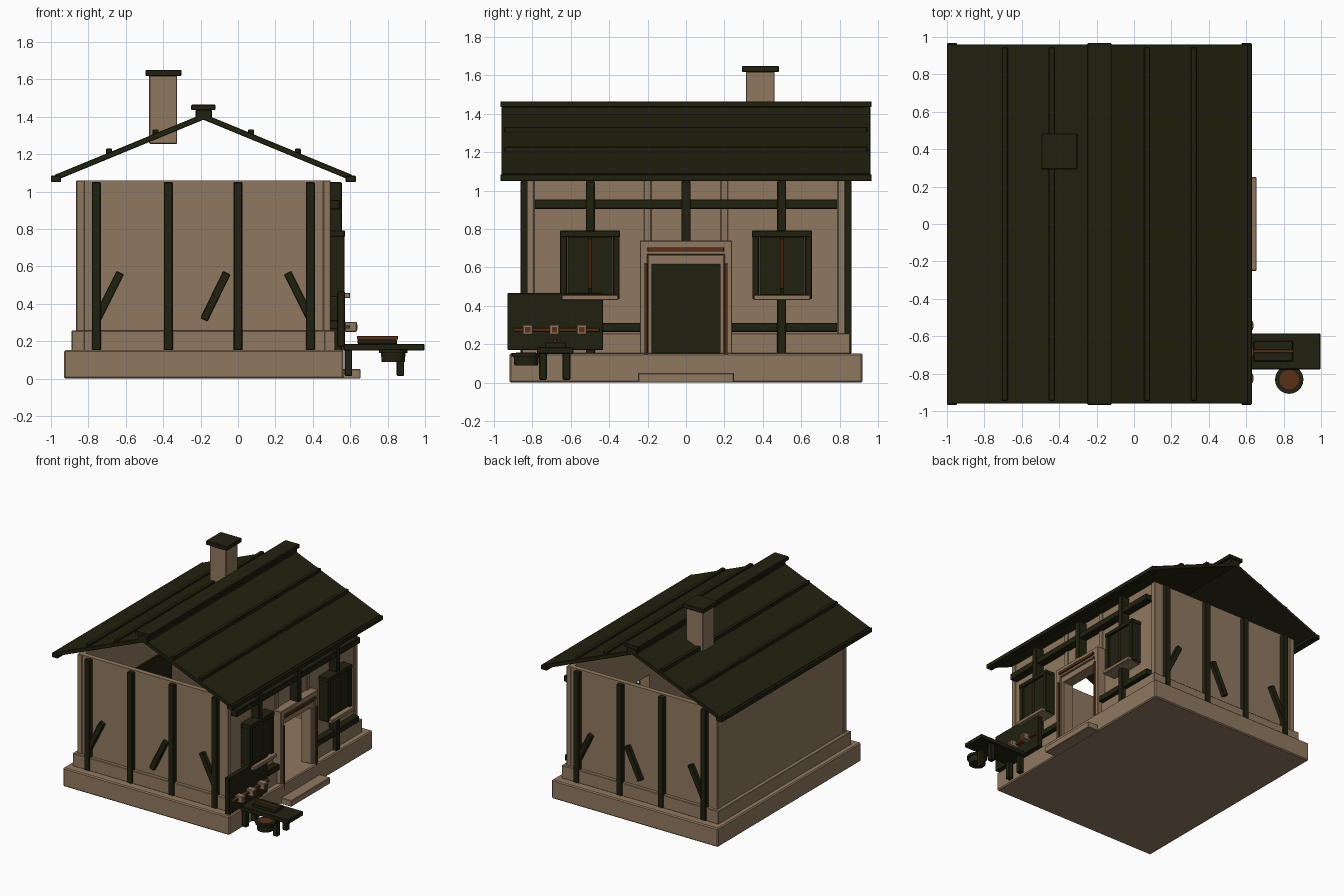
import bpy, bmesh, math
from mathutils import Vector, Matrix

cube = bpy.data.objects.get("Cube")
if cube:
    bpy.data.objects.remove(cube, do_unlink=True)


def material(name, rgb):
    m = bpy.data.materials.new(name)
    m.use_nodes = True
    color = (*rgb, 1)
    m.diffuse_color = color
    m.node_tree.nodes["Principled BSDF"].inputs["Base Color"].default_value = color
    return m


PLASTER = material("warm plaster", (0.28, 0.19, 0.115))
TIMBER = material("dark timber", (0.015, 0.015, 0.005))
BROWN = material("red brown wood", (0.1, 0.03, 0.008))


def finish(name, bm, mat, bevel=0.0):
    mesh = bpy.data.meshes.new(name)
    bm.to_mesh(mesh)
    bm.free()
    mesh.materials.append(mat)
    ob = bpy.data.objects.new(name, mesh)
    bpy.context.collection.objects.link(ob)
    if bevel:
        mod = ob.modifiers.new("soft edges", "BEVEL")
        mod.width = bevel
        mod.segments = 1
    return ob


def box(name, x, y, z, mat, bevel=0.004):
    """Box from (min, max) ranges on each axis."""
    bm = bmesh.new()
    size = Matrix.Diagonal((x[1] - x[0], y[1] - y[0], z[1] - z[0], 1))
    centre = Matrix.Translation((sum(x) / 2, sum(y) / 2, sum(z) / 2))
    bmesh.ops.create_cube(bm, size=1, matrix=centre @ size)
    return finish(name, bm, mat, bevel)


def beam(name, a, b, y, thick, mat):
    """Box along a line a-b in the xz plane, spanning the y range."""
    a, b = Vector((a[0], sum(y) / 2, a[1])), Vector((b[0], sum(y) / 2, b[1]))
    d = b - a
    turn = Matrix.Rotation(-math.atan2(d.z, d.x), 4, 'Y')
    bm = bmesh.new()
    size = Matrix.Diagonal((d.length, y[1] - y[0], thick, 1))
    bmesh.ops.create_cube(bm, size=1, matrix=Matrix.Translation((a + b) / 2) @ turn @ size)
    return finish(name, bm, mat, 0.003)


def drum(name, centre, r_low, r_high, z, mat):
    bm = bmesh.new()
    bmesh.ops.create_cone(bm, cap_ends=True, segments=24, radius1=r_low, radius2=r_high,
                          depth=z[1] - z[0],
                          matrix=Matrix.Translation((*centre, sum(z) / 2)))
    ob = finish(name, bm, mat)
    bpy.context.view_layer.objects.active = ob
    ob.select_set(True)
    bpy.ops.object.shade_smooth_by_angle(angle=math.radians(40))
    ob.select_set(False)


def span(s, a, b):
    """Range a-b, flipped for the negative side."""
    return (a, b) if s > 0 else (-b, -a)


SIDES = ((-1, "front"), (1, "back"))

# Foundation and step
box("foundation", (-0.93, 0.565), (-0.92, 0.92), (0, 0.152), PLASTER, 0.008)
box("door_step", (0.555, 0.655), (-0.25, 0.25), (0, 0.05), PLASTER)

# Long walls
box("left_wall", (-0.86, -0.82), (-0.8, 0.8), (0.15, 1.06), PLASTER, 0)
box("left_plinth", (-0.89, -0.82), (-0.855, 0.855), (0.15, 0.257), PLASTER)
box("wall_over_door", (0.45, 0.485), (-0.2, 0.2), (0.66, 1.06), PLASTER, 0)
box("inner_back_panel", (-0.82, -0.8), (-0.3, 0.3), (0.152, 0.7), TIMBER)

for s, end in SIDES:
    # Gable end wall, plinth and corner posts
    box(end + "_wall", (-0.83, 0.465), span(s, 0.785, 0.825), (0.15, 1.06), PLASTER, 0)
    box(end + "_plinth", (-0.885, 0.515), span(s, 0.785, 0.853), (0.15, 0.257), PLASTER)
    box(end + "_left_corner_post", (-0.865, -0.82), span(s, 0.79, 0.83), (0.15, 1.06), PLASTER)
    box(end + "_right_corner_post", (0.455, 0.495), span(s, 0.79, 0.83), (0.15, 1.06), PLASTER)
    # Gable timbers and braces
    for i, x in enumerate((-0.757, -0.372, 0.0, 0.387)):
        box(f"{end}_timber_{i}", (x - 0.024, x + 0.024), span(s, 0.82, 0.863), (0.152, 1.05), TIMBER)
    for i, (foot, top) in enumerate(((-0.755, -0.63), (-0.182, -0.06), (0.39, 0.265))):
        beam(f"{end}_brace_{i}", (foot, 0.315), (top, 0.565), span(s, 0.82, 0.858), 0.042, TIMBER)

    # Door side wall
    box(end + "_door_side_wall", (0.45, 0.485), span(s, 0.175, 0.8), (0.15, 1.06), PLASTER, 0)
    box(end + "_door_side_plinth", (0.46, 0.52), span(s, 0.2, 0.855), (0.15, 0.257), PLASTER)
    box(end + "_door_wall_post", (0.455, 0.495), span(s, 0.18, 0.22), (0.7, 1.06), PLASTER)
    box(end + "_side_timber", (0.48, 0.555), span(s, 0.475, 0.522), (0.135, 1.05), TIMBER)
    box(end + "_low_rail", (0.48, 0.54), span(s, 0.235, 0.79), (0.265, 0.312), TIMBER)

    # Door frame
    box(end + "_door_jamb", (0.45, 0.54), span(s, 0.175, 0.2), (0.152, 0.667), PLASTER)
    box(end + "_outer_jamb", (0.47, 0.555), span(s, 0.198, 0.24), (0.152, 0.74), PLASTER)
    box(end + "_door_trim", (0.55, 0.565), span(s, 0.2, 0.217), (0.1, 0.62), BROWN, 0.002)

    # Shuttered window
    c = 0.5 * s
    for t in (-1, 1):
        j = "left" if t < 0 else "right"
        stile = sorted((c + t * 0.12, c + t * 0.155))
        leaf = sorted((c + t * 0.004, c + t * 0.118))
        box(f"{end}_window_{j}_stile", (0.48, 0.57), stile, (0.435, 0.79), TIMBER)
        box(f"{end}_window_{j}_shutter", (0.48, 0.558), leaf, (0.455, 0.76), TIMBER)
    box(end + "_window_head", (0.48, 0.572), (c - 0.157, c + 0.157), (0.758, 0.792), TIMBER)
    box(end + "_window_bar", (0.55, 0.566), (c - 0.008, c + 0.008), (0.49, 0.75), BROWN, 0.002)
    box(end + "_window_sill", (0.48, 0.6), (c - 0.148, c + 0.148), (0.43, 0.458), PLASTER)

box("door_head", (0.45, 0.54), (-0.2, 0.2), (0.615, 0.667), PLASTER)
box("outer_door_head", (0.47, 0.555), (-0.24, 0.24), (0.665, 0.74), PLASTER)
box("door_head_trim", (0.55, 0.568), (-0.2, 0.198), (0.682, 0.705), BROWN, 0.002)
box("upper_rail", (0.48, 0.545), (-0.79, 0.79), (0.905, 0.955), TIMBER)
box("short_timber", (0.48, 0.555), (-0.024, 0.024), (0.73, 1.05), TIMBER)

# Roof slopes, eaves and battens
RIDGE_X = -0.185
for s, side in ((-1, "left"), (1, "right")):
    beam(side + "_roof", (RIDGE_X + s * 0.79, 1.075), (RIDGE_X, 1.4), (-0.96, 0.96), 0.03, TIMBER)
    eave = sorted((RIDGE_X + s * 0.76, RIDGE_X + s * 0.815))
    box(side + "_eave", eave, (-0.967, 0.967), (1.05, 1.085), TIMBER)
    for i, d in enumerate((0.255, 0.505)):
        x, z = RIDGE_X + s * d, 1.415 - d * 0.411
        box(f"{side}_batten_{i}", (x - 0.016, x + 0.016), (-0.945, 0.945), (z - 0.015, z + 0.022), TIMBER)
box("ridge_beam", (-0.227, -0.14), (-0.96, 0.96), (1.385, 1.437), TIMBER)
box("ridge_cap", (-0.25, -0.12), (-0.967, 0.967), (1.435, 1.465), TIMBER)

# Chimney
box("chimney", (-0.475, -0.325), (0.312, 0.462), (1.255, 1.62), PLASTER)
box("chimney_cap", (-0.495, -0.303), (0.292, 0.484), (1.617, 1.65), TIMBER)

# Wall board with pegs
box("peg_board", (0.53, 0.572), (-0.93, -0.432), (0.17, 0.467), TIMBER)
box("peg_rail", (0.565, 0.6), (-0.9, -0.45), (0.267, 0.285), BROWN, 0.002)
for i, y in enumerate((-0.825, -0.685, -0.543)):
    box(f"peg_{i}", (0.57, 0.635), (y - 0.026, y + 0.026), (0.25, 0.303), PLASTER)
    box(f"peg_face_{i}", (0.634, 0.638), (y - 0.014, y + 0.014), (0.262, 0.29), BROWN, 0)

# Bench and tray
box("bench_top", (0.565, 0.997), (-0.777, -0.585), (0.15, 0.185), TIMBER)
for i, x in enumerate((0.59, 0.868)):
    for j, y in enumerate((-0.745, -0.622)):
        box(f"bench_leg_{i}_{j}", (x - 0.02, x + 0.02), (y - 0.02, y + 0.02), (0.015, 0.155), TIMBER)
box("tray", (0.64, 0.85), (-0.735, -0.625), (0.183, 0.21), TIMBER)
box("tray_strip", (0.635, 0.855), (-0.69, -0.672), (0.208, 0.228), BROWN, 0.002)

# Bucket
BUCKET = (0.83, -0.832)
drum("bucket", BUCKET, 0.062, 0.066, (0.09, 0.142), TIMBER)
drum("bucket_rim", BUCKET, 0.076, 0.076, (0.137, 0.155), TIMBER)
drum("bucket_filling", BUCKET, 0.052, 0.052, (0.15, 0.158), BROWN)
